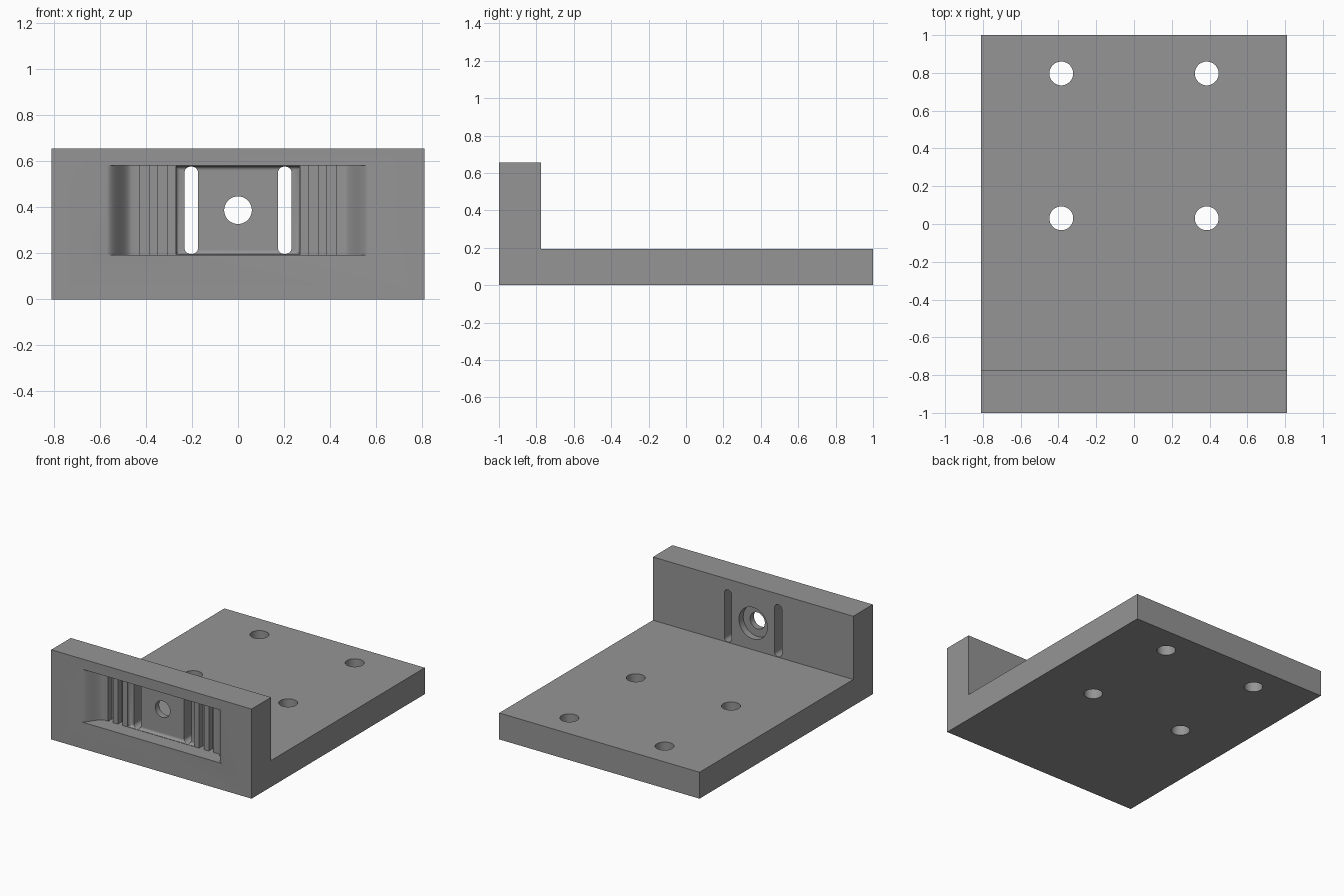
import bpy, bmesh, math
from mathutils import Vector

if "Cube" in bpy.data.objects:
    bpy.data.objects.remove(bpy.data.objects["Cube"])

grey = bpy.data.materials.new("plain grey")
grey.diffuse_color = (0.30, 0.30, 0.30, 1)
grey.use_nodes = True
grey.node_tree.nodes["Principled BSDF"].inputs["Base Color"].default_value = grey.diffuse_color


def prism(name, pts, axis, a, b):
    """Extrude a closed 2D outline from a to b along the given axis."""
    place = {"x": lambda p, t: (t, p[0], p[1]),
             "y": lambda p, t: (p[0], t, p[1]),
             "z": lambda p, t: (p[0], p[1], t)}[axis]
    bm = bmesh.new()
    face = bm.faces.new([bm.verts.new(place(p, a)) for p in pts])
    ext = bmesh.ops.extrude_face_region(bm, geom=[face])
    move = Vector(place((0, 0), b - a))
    bmesh.ops.translate(bm, vec=move,
                        verts=[v for v in ext["geom"] if isinstance(v, bmesh.types.BMVert)])
    bmesh.ops.recalc_face_normals(bm, faces=bm.faces)
    mesh = bpy.data.meshes.new(name)
    bm.to_mesh(mesh)
    bm.free()
    mesh.materials.append(grey)
    obj = bpy.data.objects.new(name, mesh)
    bpy.context.collection.objects.link(obj)
    return obj


def circle(cx, cy, r, n=48):
    return [(cx + r * math.cos(2 * math.pi * i / n),
             cy + r * math.sin(2 * math.pi * i / n)) for i in range(n)]


def rounded_rect(x0, x1, z0, z1, r, n=6):
    pts = []
    corners = [(x1 - r, z1 - r), (x0 + r, z1 - r), (x0 + r, z0 + r), (x1 - r, z0 + r)]
    for k, (cx, cz) in enumerate(corners):
        for i in range(n + 1):
            a = math.pi / 2 * (k + i / n)
            pts.append((cx + r * math.cos(a), cz + r * math.sin(a)))
    return pts


FRONT, BACK = -1.0, -0.775      # upright wall faces
BASE, TOP = 0.193, 0.655        # plate thickness and wall height
FLOOR, DEEP, GROOVE = 0.193, 0.11, 0.155

# L-shaped body
bracket = prism("bracket", [(FRONT, 0), (1, 0), (1, BASE), (BACK, BASE),
                            (BACK, TOP), (FRONT, TOP)], "x", -0.81, 0.81)
cutters = []

# Front recess: curved ramps at the ends, grooves between the ribs
half = [(0.57, -0.05)]
for i in range(15):
    t = i / 14
    half.append((0.57 - 0.11 * t, DEEP * t * t * (3 - 2 * t)))
for x in (0.426, 0.348):
    half += [(x, DEEP), (x, GROOVE), (x - 0.039, GROOVE), (x - 0.039, DEEP)]
outline = half + [(-x, d) for x, d in reversed(half)]
cutters.append(prism("recess_cutter", [(x, FRONT + d) for x, d in outline],
                     "z", FLOOR, 0.58))

# Centre pocket with rounded inner edges
pocket = prism("pocket_cutter", [(-0.27, -1.05), (0.27, -1.05), (0.27, FRONT + 0.13),
                                 (-0.27, FRONT + 0.13)], "z", FLOOR + 0.002, 0.578)
bm = bmesh.new()
bm.from_mesh(pocket.data)
rim = [e for e in bm.edges if all(v.co.y > -0.9 for v in e.verts)]
bmesh.ops.bevel(bm, geom=rim, offset=0.018, segments=5, profile=0.5, affect="EDGES")
bm.to_mesh(pocket.data)
bm.free()
cutters.append(pocket)

# Two upright slots through the wall
for s in (-1, 1):
    x0, x1 = sorted((s * 0.174, s * 0.232))
    cutters.append(prism("slot_cutter", rounded_rect(x0, x1, 0.197, 0.576, 0.025),
                         "y", -1.05, -0.7))

# Centre hole and its counterbore on the back
cutters.append(prism("centre_hole_cutter", circle(0, 0.387, 0.06), "y", -1.05, -0.7))
cutters.append(prism("counterbore_cutter", circle(0, 0.387, 0.115), "y", BACK - 0.05, -0.7))

# Four mounting holes in the plate
for x in (-0.385, 0.385):
    for y in (0.03, 0.797):
        cutters.append(prism("mount_hole_cutter", circle(x, y, 0.063), "z", -0.1, 0.3))

# Cut everything out of the body
for c in cutters:
    c.hide_render = True
    mod = bracket.modifiers.new(c.name, "BOOLEAN")
    mod.operation, mod.solver, mod.object = "DIFFERENCE", "EXACT", c
bpy.context.view_layer.objects.active = bracket
bracket.select_set(True)
for mod in list(bracket.modifiers):
    bpy.ops.object.modifier_apply(modifier=mod.name)
for c in cutters:
    bpy.data.objects.remove(c)
bpy.ops.object.shade_smooth_by_angle(angle=math.radians(30))
